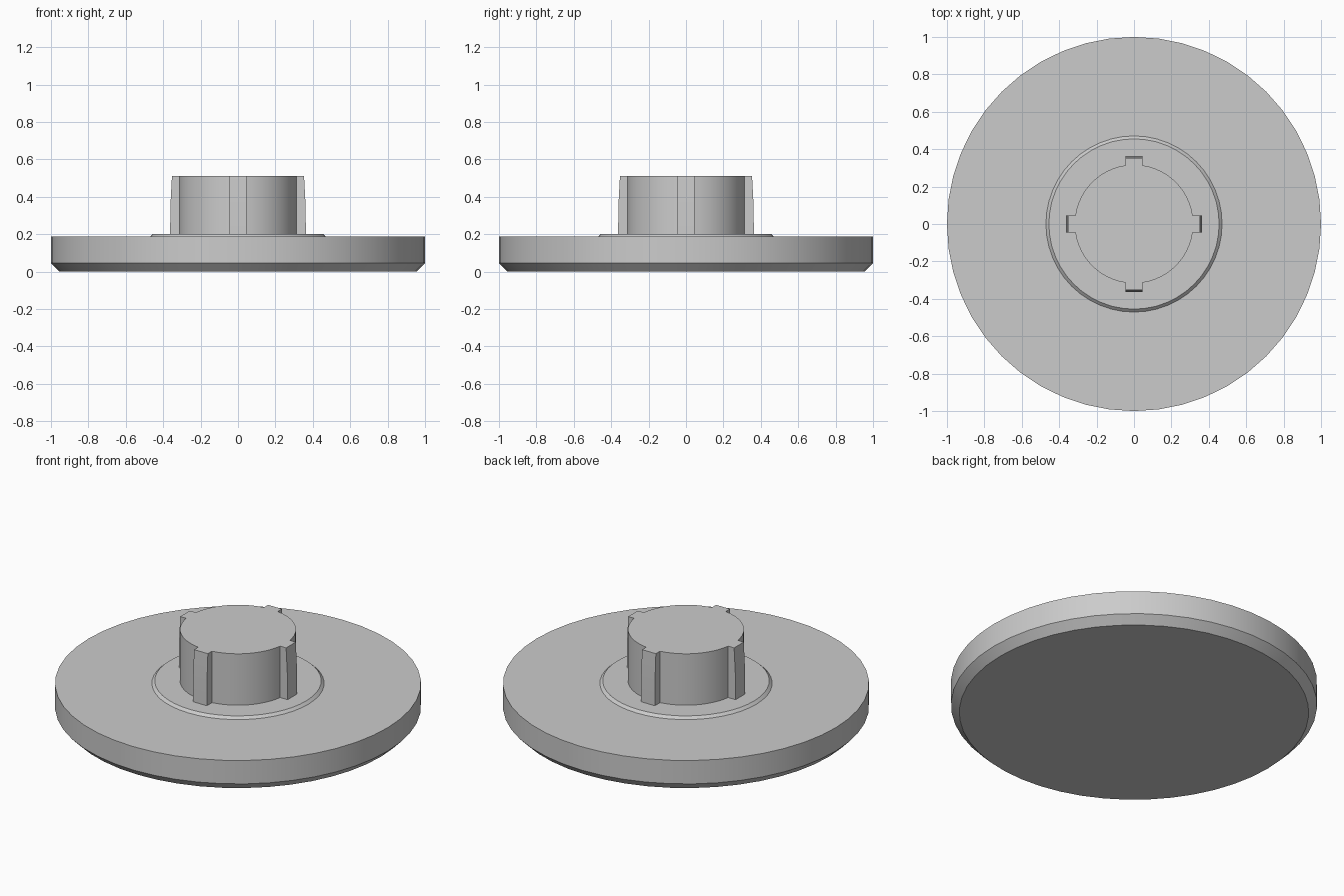
import bpy, bmesh, math
from mathutils import Vector

if "Cube" in bpy.data.objects:
    bpy.data.objects.remove(bpy.data.objects["Cube"])

grey = bpy.data.materials.new("plain grey")
grey.use_nodes = True
colour = (0.6, 0.6, 0.6, 1)
grey.diffuse_color = colour
grey.node_tree.nodes["Principled BSDF"].inputs["Base Color"].default_value = colour

SEGMENTS = 48


def loft(name, rings):
    """Skin a stack of matching rings and cap both ends."""
    bm = bmesh.new()
    stack = [[bm.verts.new(p) for p in ring] for ring in rings]
    for low, high in zip(stack, stack[1:]):
        for i in range(len(low)):
            j = (i + 1) % len(low)
            bm.faces.new((low[i], low[j], high[j], high[i]))
    bm.faces.new(stack[0][::-1])
    bm.faces.new(stack[-1])
    mesh = bpy.data.meshes.new(name)
    bm.to_mesh(mesh)
    bm.free()
    obj = bpy.data.objects.new(name, mesh)
    bpy.context.collection.objects.link(obj)
    mesh.materials.append(grey)
    bpy.ops.object.select_all(action="DESELECT")
    obj.select_set(True)
    bpy.context.view_layer.objects.active = obj
    bpy.ops.object.shade_smooth_by_angle(angle=math.radians(30))
    return obj


def circle(radius, z):
    step = math.tau / SEGMENTS
    return [(radius * math.cos(i * step), radius * math.sin(i * step), z)
            for i in range(SEGMENTS)]


def ribbed_outline(radius, reach, half_width, z):
    """Circle with four square ribs standing out from it."""
    edge = math.asin(half_width / radius)
    span = math.pi / 2 - 2 * edge
    points = []
    for quarter in range(4):
        turn = quarter * math.pi / 2
        c, s = math.cos(turn), math.sin(turn)
        for y in (-half_width, half_width):
            points.append((reach * c - y * s, reach * s + y * c, z))
        for i in range(13):
            a = turn + edge + span * i / 12
            points.append((radius * math.cos(a), radius * math.sin(a), z))
    return points


# Wide disc with a chamfered underside
loft("base_disc", [circle(0.955, 0), circle(1, 0.046), circle(1, 0.187)])

# Low bevelled collar on the disc
loft("collar", [circle(0.472, 0.186), circle(0.455, 0.202)])

# Central boss with four slightly tapered ribs
loft("ribbed_boss", [ribbed_outline(0.317, 0.363, 0.046, 0.2),
                     ribbed_outline(0.317, 0.361, 0.046, 0.36),
                     ribbed_outline(0.317, 0.353, 0.046, 0.512)])
